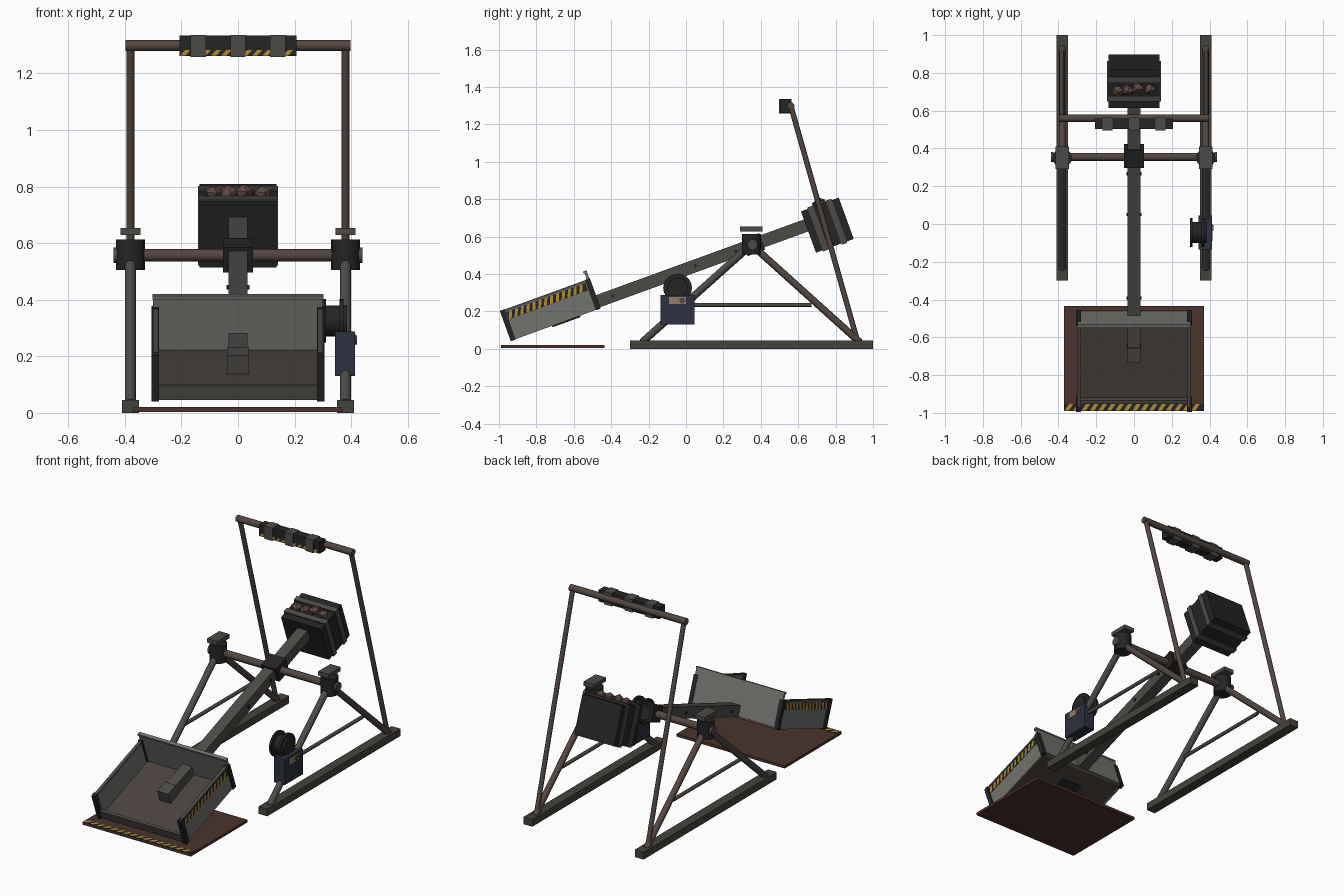
import bpy, bmesh, math, random
from mathutils import Matrix, Vector

if "Cube" in bpy.data.objects:
    bpy.data.objects.remove(bpy.data.objects["Cube"])

random.seed(4)
I = Matrix.Identity(4)
# Tilted frame of the throwing arm: local y runs along the arm, origin at the pivot
ARM = Matrix.Translation((0, 0.36, 0.557)) @ Matrix.Rotation(math.radians(20), 4, 'X')


def material(name, rgb):
    m = bpy.data.materials.new(name)
    m.diffuse_color = (*rgb, 1)
    m.use_nodes = True
    m.node_tree.nodes["Principled BSDF"].inputs["Base Color"].default_value = m.diffuse_color
    return m


STEEL = material("steel", (0.075, 0.07, 0.063))
RUST = material("rusty_steel", (0.085, 0.062, 0.052))
RAIL = material("rail_steel", (0.06, 0.055, 0.045))
DARK = material("dark_iron", (0.018, 0.018, 0.018))
PANEL = material("panel_grey", (0.17, 0.17, 0.155))
FLOOR = material("floor_brown", (0.07, 0.055, 0.047))
PLATE = material("plate_brown", (0.07, 0.033, 0.025))
YELLOW = material("hazard_yellow", (0.45, 0.27, 0.03))
NAVY = material("navy_paint", (0.025, 0.03, 0.05))
LABEL = material("label_tan", (0.3, 0.2, 0.13))
STONE = material("stone", (0.11, 0.065, 0.055))


def finish(name, bm, mat, M=I):
    bmesh.ops.recalc_face_normals(bm, faces=bm.faces)
    me = bpy.data.meshes.new(name)
    bm.to_mesh(me)
    bm.free()
    me.materials.append(mat)
    ob = bpy.data.objects.new(name, me)
    ob.matrix_world = M
    bpy.context.collection.objects.link(ob)
    return ob


def box(name, x, y, z, mat, M=I):
    """Box from (min, max) pairs."""
    bm = bmesh.new()
    c = [(p[0] + p[1]) / 2 for p in (x, y, z)]
    s = [p[1] - p[0] for p in (x, y, z)]
    bmesh.ops.create_cube(bm, size=1, matrix=Matrix.Translation(c) @ Matrix.Diagonal((*s, 1)))
    return finish(name, bm, mat, M)


def tube(name, a, b, r, mat, sides=10, M=I):
    a, b = Vector(a), Vector(b)
    d = b - a
    bm = bmesh.new()
    T = Matrix.Translation((a + b) / 2) @ d.to_track_quat('Z', 'Y').to_matrix().to_4x4()
    bmesh.ops.create_cone(bm, cap_ends=True, segments=sides, radius1=r, radius2=r,
                          depth=d.length, matrix=T)
    ob = finish(name, bm, mat, M)
    for p in ob.data.polygons:
        p.use_smooth = len(p.vertices) == 4
    ob.data.set_sharp_from_angle(angle=math.radians(40))
    return ob


def hazard(name, start, along, up, count, M=I):
    """Row of slanted yellow stripes on a strip spanned by two vectors."""
    o, a, u = Vector(start), Vector(along), Vector(up)
    step = a / count
    bm = bmesh.new()
    for i in range(count):
        p = o + step * i
        lean = step * 0.5
        quad = [p, p + step * 0.5, p + step * 0.5 + lean + u, p + lean + u]
        bm.faces.new([bm.verts.new(v) for v in quad])
    return finish(name, bm, YELLOW, M)


# Side frames, left and right
for s, side in ((-1, "left"), (1, "right")):
    x = 0.38 * s
    box(side + "_base_rail", (x - 0.03, x + 0.03), (-0.3, 1.0), (0, 0.045), RAIL)
    tube(side + "_front_leg", (x, -0.235, 0.035), (x, 0.35, 0.557), 0.02, STEEL)
    tube(side + "_rear_leg", (x, 0.93, 0.035), (x, 0.35, 0.557), 0.019, RUST)
    tube(side + "_tie_bar", (x, -0.01, 0.235), (x, 0.67, 0.235), 0.011, STEEL)
    tube(side + "_tall_post", (x, 0.92, 0.03), (x, 0.56, 1.3), 0.0145, RUST)
    tube(side + "_axle_hub", (x, 0.35, 0.505), (x, 0.35, 0.613), 0.051, DARK, 16)
    box(side + "_hub_cap_plate", (x - 0.035, x + 0.035), (0.29, 0.41), (0.628, 0.653), STEEL)
    tube(side + "_axle_end", (0.425 * s, 0.355, 0.557), (0.44 * s, 0.355, 0.557), 0.028, STEEL)

# Axle and stop bar with its buffer pad
tube("axle", (-0.43, 0.355, 0.557), (0.43, 0.355, 0.557), 0.022, RUST, 12)
tube("stop_bar", (-0.397, 0.56, 1.298), (0.397, 0.56, 1.298), 0.02, RUST, 12)
box("buffer_pad", (-0.207, 0.207), (0.502, 0.558), (1.262, 1.333), DARK)
hazard("buffer_stripes", (-0.205, 0.5, 1.262), (0.4, 0, 0), (0, 0, 0.02), 11)
for x in (-0.14, 0, 0.14):
    box("buffer_clamp", (x - 0.027, x + 0.027), (0.496, 0.563), (1.257, 1.336), STEEL)

# Throwing arm
box("arm_beam", (-0.034, 0.034), (-1.14, 0.32), (-0.034, 0.034), STEEL, ARM)
box("arm_end_cap", (-0.038, 0.038), (-1.15, -1.07), (-0.034, 0.042), STEEL, ARM)
box("pivot_block", (-0.053, 0.053), (-0.05, 0.05), (-0.047, 0.047), DARK, ARM)
for y in (-0.8, -0.33, -0.1):
    tube("arm_bolt", (-0.04, y, 0), (0.04, y, 0), 0.009, DARK, 8, ARM)

# Counterweight crate with bands and rubble
box("counterweight", (-0.136, 0.136), (0.3, 0.515), (-0.155, 0.08), DARK, ARM)
for y in (0.355, 0.46):
    box("counterweight_band", (-0.142, 0.142), (y - 0.016, y + 0.016), (-0.162, 0.088), STEEL, ARM)
for x in (-0.085, -0.035, 0.02, 0.085):
    bm = bmesh.new()
    bmesh.ops.create_icosphere(bm, subdivisions=1, radius=0.036)
    for v in bm.verts:
        v.co *= random.uniform(0.75, 1.1)
    finish("rubble", bm, STONE, ARM @ Matrix.Translation((x, 0.408 + random.uniform(-0.01, 0.01), 0.082)))

# Scoop at the front end of the arm
box("scoop_floor", (-0.29, 0.29), (-1.385, -0.885), (-0.04, -0.028), FLOOR, ARM)
box("scoop_back_wall", (-0.3, 0.3), (-0.9, -0.886), (-0.04, 0.17), PANEL, ARM)
box("scoop_back_rim", (-0.302, 0.302), (-0.905, -0.884), (0.163, 0.176), PANEL, ARM)
box("scoop_front_lip", (-0.28, 0.28), (-1.388, -1.372), (-0.04, 0.014), STEEL, ARM)
box("scoop_underplate", (-0.07, 0.07), (-1.16, -1.0), (-0.048, -0.04), DARK, ARM)
for s, side in ((-1, "left"), (1, "right")):
    def span(a, b):
        return tuple(sorted((a * s, b * s)))
    box(side + "_scoop_wall", span(0.284, 0.298), (-1.385, -0.885), (-0.04, 0.122), PANEL, ARM)
    box(side + "_scoop_rim", span(0.281, 0.301), (-1.38, -0.89), (0.118, 0.129), STEEL, ARM)
    box(side + "_hazard_strip", span(0.298, 0.3), (-1.365, -0.915), (0.072, 0.114), DARK, ARM)
    hazard(side + "_scoop_stripes", (0.3015 * s, -1.365, 0.073), (0, 0.435, 0), (0, 0, 0.04), 13, ARM)
    for y in (-1.382, -0.898):
        box(side + "_scoop_corner_post", span(0.28, 0.306), (y - 0.013, y + 0.015),
            (-0.042, 0.131), DARK, ARM)

# Ground plate below the scoop
box("ground_plate", (-0.37, 0.37), (-0.99, -0.435), (0.004, 0.02), PLATE)
box("ground_plate_edge", (-0.368, 0.368), (-0.99, -0.952), (0.02, 0.0215), DARK)
hazard("ground_plate_stripes", (-0.367, -0.988, 0.023), (0.715, 0, 0), (0, 0.034, 0), 16)

# Winch box and cable drum on the right front leg
box("winch_box", (0.342, 0.413), (-0.135, 0.045), (0.13, 0.288), NAVY)
box("winch_label", (0.413, 0.416), (-0.09, 0.0), (0.24, 0.278), LABEL)
tube("winch_knob", (0.41, -0.02, 0.258), (0.42, -0.02, 0.258), 0.016, STEEL, 10)
tube("cable_drum", (0.3, -0.045, 0.325), (0.385, -0.045, 0.325), 0.055, DARK, 16)
for x in (0.297, 0.358):
    tube("drum_flange", (x, -0.045, 0.325), (x + 0.014, -0.045, 0.325), 0.077, DARK, 20)
